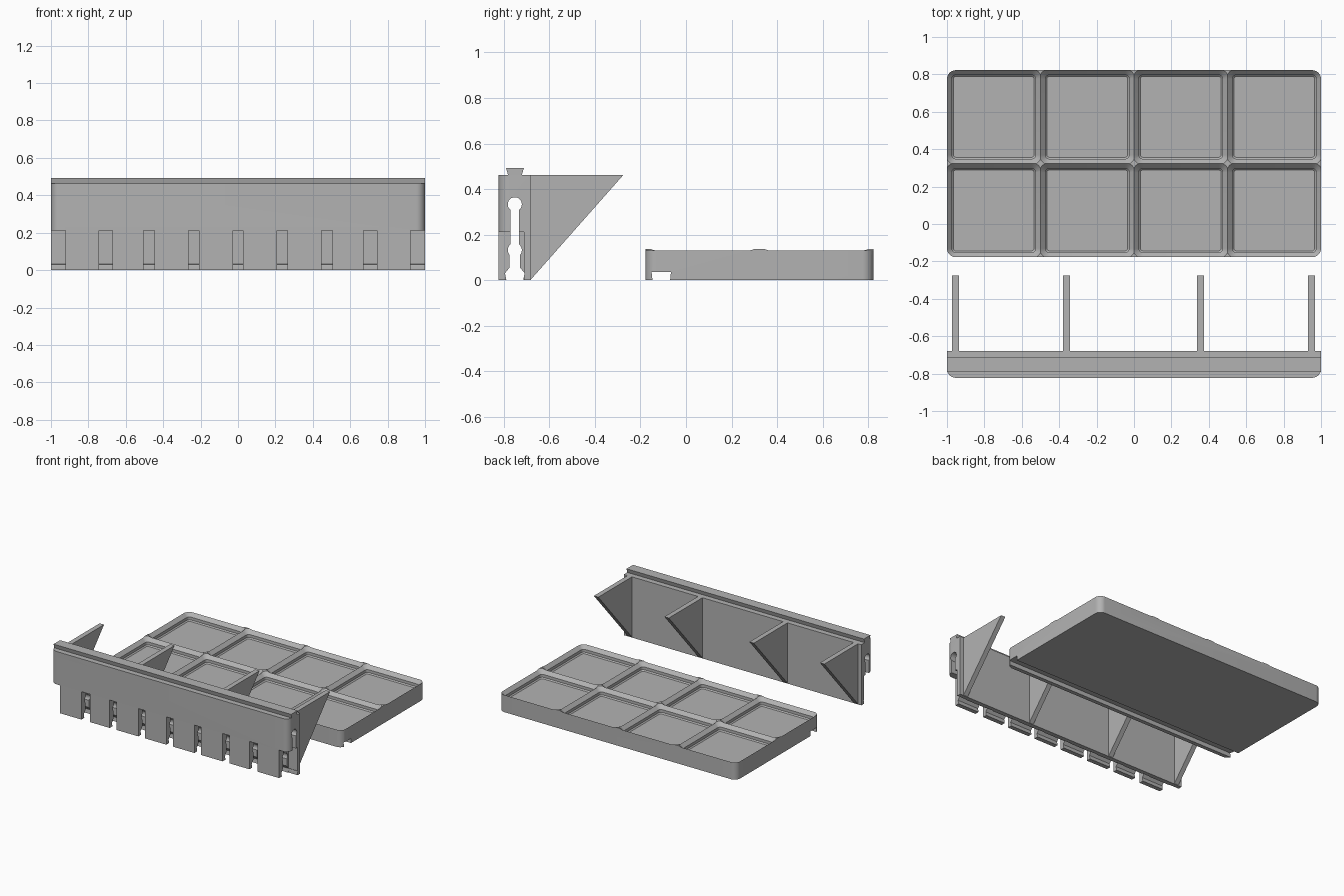
import bpy, bmesh, math
from mathutils import Vector

if "Cube" in bpy.data.objects:
    bpy.data.objects.remove(bpy.data.objects["Cube"])

grey = bpy.data.materials.new("plain grey")
grey.diffuse_color = (0.45, 0.45, 0.45, 1)
grey.use_nodes = True
grey.node_tree.nodes["Principled BSDF"].inputs["Base Color"].default_value = grey.diffuse_color


def finish(name, bm):
    bmesh.ops.recalc_face_normals(bm, faces=bm.faces[:])
    me = bpy.data.meshes.new(name)
    bm.to_mesh(me)
    bm.free()
    me.materials.append(grey)
    ob = bpy.data.objects.new(name, me)
    bpy.context.collection.objects.link(ob)
    return ob


def prism_x(name, profile, x0, x1):
    """Extrude a (y, z) profile from x0 to x1."""
    bm = bmesh.new()
    face = bm.faces.new([bm.verts.new((x0, y, z)) for y, z in profile])
    ext = bmesh.ops.extrude_face_region(bm, geom=[face])["geom"]
    moved = [v for v in ext if isinstance(v, bmesh.types.BMVert)]
    bmesh.ops.translate(bm, verts=moved, vec=Vector((x1 - x0, 0, 0)))
    return finish(name, bm)


def rounded_loop(x0, x1, y0, y1, front_r, back_r, n=8):
    pts = []
    corners = [(x1, y1, -1, -1, 0, back_r), (x0, y1, 1, -1, 90, back_r),
               (x0, y0, 1, 1, 180, front_r), (x1, y0, -1, 1, 270, front_r)]
    for cx, cy, sx, sy, start, r in corners:
        if r == 0:
            pts.append((cx, cy))
            continue
        for i in range(n + 1):
            a = math.radians(start + 90 * i / n)
            pts.append((cx + sx * r + r * math.cos(a), cy + sy * r + r * math.sin(a)))
    return pts


def loft(name, levels):
    """Bridge a stack of (z, loop) levels into a closed solid."""
    bm = bmesh.new()
    rings = [[bm.verts.new((x, y, z)) for x, y in pts] for z, pts in levels]
    for a, b in zip(rings, rings[1:]):
        for i in range(len(a)):
            j = (i + 1) % len(a)
            bm.faces.new((a[i], a[j], b[j], b[i]))
    bm.faces.new(rings[0])
    bm.faces.new(rings[-1])
    return finish(name, bm)


def cut(ob, cutter):
    mod = ob.modifiers.new("cut", 'BOOLEAN')
    mod.operation = 'DIFFERENCE'
    mod.solver = 'EXACT'
    mod.object = cutter
    bpy.context.view_layer.objects.active = ob
    bpy.ops.object.modifier_apply(modifier=mod.name)
    bpy.data.objects.remove(cutter)


def smooth(ob):
    bpy.ops.object.select_all(action='DESELECT')
    ob.select_set(True)
    bpy.context.view_layer.objects.active = ob
    bpy.ops.object.shade_smooth_by_angle(angle=math.radians(30))


# Tray: rounded slab with a 4 x 2 grid of stepped pockets
R = 0.0476
TY0, TY1 = -0.1775, 0.8225
slab = rounded_loop(-1, 1, TY0, TY1, R, R)
tray = loft("tray", [(0, slab), (0.136, slab)])
FLOOR = 0.075
steps = [(0, 0.034), (0.0083, 0.0256), (0.0297, 0.0256), (0.0653, -0.01)]
for col in range(4):
    for row in range(2):
        x, y = -1 + 0.5 * col, TY0 + 0.5 * row
        levels = [(FLOOR + h, rounded_loop(x + d, x + 0.5 - d, y + d, y + 0.5 - d,
                                           R - d, R - d)) for h, d in steps]
        cut(tray, loft("pocket_cutter", levels))

# Dovetail groove under the front edge of the tray
cut(tray, prism_x("groove_cutter", [(-0.145, -0.02), (-0.072, -0.02),
                                    (-0.066, 0.035), (-0.151, 0.035)], -1.1, 1.1))
smooth(tray)

# Mounting rail: block with rounded front corners
FRONT, BACK, TOP, MID = -0.8225, -0.68, 0.462, -0.752
outline = rounded_loop(-1, 1, FRONT, BACK, R, 0)
rail = loft("mounting_rail", [(0, outline), (TOP, outline)])


# Double keyhole channel along the whole rail, built as a mirrored half profile
def arc(cz, a0, a1, n=10):
    return [(0.031 * math.cos(a), cz + 0.031 * math.sin(a))
            for a in (a0 + (a1 - a0) * i / n for i in range(n + 1))]


low = math.acos(0.0225 / 0.031)
neck = math.acos(0.0185 / 0.031)
half = [(0.036, -0.02), (0.037, 0), (0.043, 0.03), (0.0225, 0.056)]
half += arc(0.132, -low, neck) + arc(0.333, -neck, math.radians(86))
channel = [(MID + w, z) for w, z in half] + [(MID - w, z) for w, z in reversed(half)]
cut(rail, prism_x("channel_cutter", channel, -1.1, 1.1))

# Notches through the front lip
notches = [(-0.028, 0.028)]
for a, b in [(0.209, 0.264), (0.447, 0.505), (0.672, 0.742), (0.922, 1.1)]:
    notches += [(a, b), (-b, -a)]
lip = [(-0.9, -0.1), (-0.711, -0.1), (-0.711, 0.212), (-0.9, 0.212)]
for a, b in notches:
    cut(rail, prism_x("notch_cutter", lip, a, b))
smooth(rail)

# Dovetail tongue on top of the rail
prism_x("dovetail_tongue", [(-0.782, TOP), (-0.721, TOP), (-0.712, 0.493),
                            (-0.79, 0.493)], -1, 1)

# Triangular support gussets behind the rail
for i, x in enumerate((-0.954, -0.36, 0.356, 0.95)):
    prism_x(f"support_gusset_{i + 1}", [(BACK, 0.004), (BACK, TOP), (-0.275, TOP)],
            x - 0.0185, x + 0.0185)
